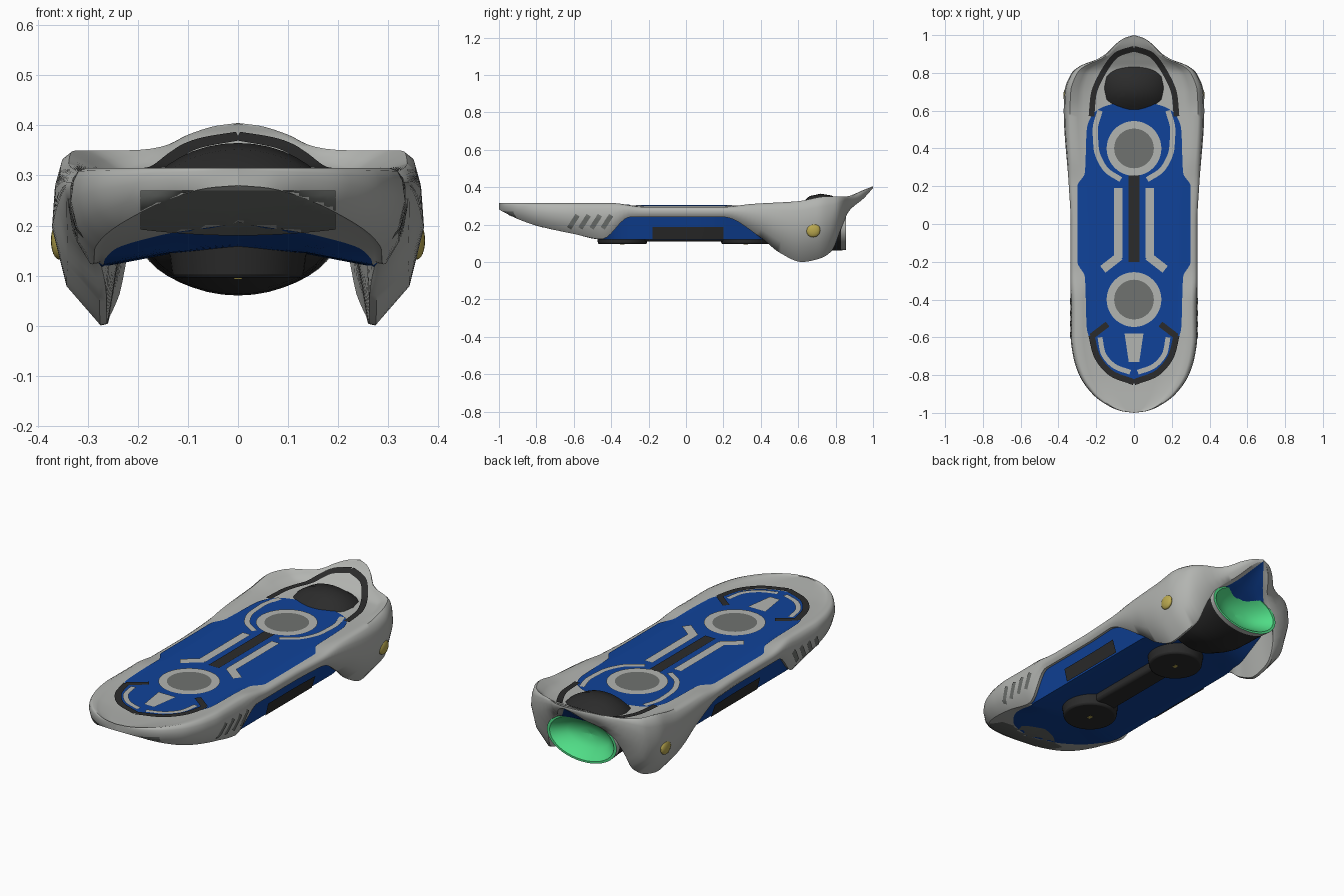
import bpy, bmesh, math
from mathutils import Vector
from mathutils.bvhtree import BVHTree

cube = bpy.data.objects.get("Cube")
if cube:
    bpy.data.objects.remove(cube, do_unlink=True)


def material(name, *rgb):
    m = bpy.data.materials.new(name)
    m.use_nodes = True
    m.diffuse_color = (*rgb, 1)
    m.node_tree.nodes["Principled BSDF"].inputs["Base Color"].default_value = (*rgb, 1)
    return m


grey = material("shell grey", .45, .46, .44)
blue = material("deep blue", .005, .055, .32)
black = material("soft black", .024, .024, .024)
dark = material("dark grey", .16, .17, .16)
gold = material("gold", .5, .4, .08)
green = material("glow green", .08, .72, .24)


def lerp(a, b, t):
    return a + (b - a) * t


def interp(keys, t):
    """Smooth curve through (t, value) keys without overshoot."""
    def slope(k):
        return (keys[k + 1][1] - keys[k][1]) / (keys[k + 1][0] - keys[k][0])

    def tangent(k):
        if k == 0:
            return slope(0)
        if k == len(keys) - 1:
            return slope(k - 1)
        a, b = slope(k - 1), slope(k)
        return 2 * a * b / (a + b) if a * b > 0 else 0
    t = min(max(t, keys[0][0]), keys[-1][0])
    i = max(k for k in range(len(keys) - 1) if keys[k][0] <= t)
    h = keys[i + 1][0] - keys[i][0]
    u = (t - keys[i][0]) / h
    base = lerp(keys[i][1], keys[i + 1][1], u * u * (3 - 2 * u))
    return base + h * u * (1 - u) * ((1 - u) * tangent(i) - u * tangent(i + 1))


def finish(name, bm, mats, angle=40):
    mesh = bpy.data.meshes.new(name)
    bm.to_mesh(mesh)
    bm.free()
    ob = bpy.data.objects.new(name, mesh)
    bpy.context.collection.objects.link(ob)
    for m in mats:
        mesh.materials.append(m)
    bpy.ops.object.select_all(action="DESELECT")
    ob.select_set(True)
    bpy.context.view_layer.objects.active = ob
    bpy.ops.object.shade_smooth_by_angle(angle=math.radians(angle))
    return ob


def loft(name, rings, mats, rule, angle=40):
    """Skin closed rings; rule(ring, column) picks the material."""
    bm = bmesh.new()
    rows = [[bm.verts.new(p) for p in r] for r in rings]
    n = len(rows[0])
    for i in range(len(rows) - 1):
        for j in range(n):
            k = (j + 1) % n
            f = bm.faces.new((rows[i][j], rows[i][k], rows[i + 1][k], rows[i + 1][j]))
            f.material_index = rule(i, j)
    bmesh.ops.remove_doubles(bm, verts=bm.verts, dist=.0004)
    bmesh.ops.recalc_face_normals(bm, faces=bm.faces)
    return finish(name, bm, mats, angle)


# Hull curves along the length
width = [(-1, 0), (-.99, .07), (-.96, .14), (-.9, .22), (-.8, .29), (-.7, .322), (-.6, .335), (0, .335),
         (.2, .345), (.6, .372), (.7, .368), (.8, .33), (.84, .28), (.87, .2), (.9, .15), (.95, .1), (.985, .05), (1, 0)]
rim = [(-1, .315), (-.4, .315), (-.22, .295), (.2, .295), (.35, .31), (.6, .325), (.75, .35), (.85, .35),
       (.95, .385), (1, .405)]
centre_top = [(-1, .31), (-.8, .302), (.55, .302), (.8, .31), (.88, .345), (.95, .385), (1, .403)]
centre_low = [(-1, .285), (-.9, .235), (-.8, .2), (-.6, .17), (-.4, .155), (.5, .155), (.7, .2), (.85, .28),
              (.9, .315), (1, .395)]
lip = [(-1, .28), (-.9, .23), (-.8, .195), (-.6, .15), (-.45, .122), (-.3, .24), (.2, .24), (.4, .13), (.5, .05),
       (.62, 0), (.72, .02), (.78, .06), (.83, .18), (.87, .27), (.95, .34), (1, .395)]
lip_share = [(-1, .85), (-.5, .86), (-.3, .96), (.2, .96), (.5, .75), (1, .72)]
belly = [(-1, .28), (-.8, .195), (-.6, .15), (-.45, .12), (.5, .12), (.75, .2), (.87, .28), (1, .395)]
belly_width = [(-.83, 0), (-.75, .15), (-.6, .25), (-.45, .275), (.4, .275), (.6, .24), (.8, .22), (.85, .13), (1, 0)]

count = 130
stations = [-math.cos(math.pi * i / count) for i in range(count + 1)]


def section(y):
    w, zr, zc = interp(width, y), interp(rim, y), interp(centre_top, y)
    zu, zs, zb = interp(centre_low, y), interp(lip, y), interp(belly, y)
    lx = w * interp(lip_share, y)
    ub = min(interp(belly_width, y), lx * .93)
    zm = lerp(zs, zr, .6)
    half = [(0, zu), (ub / 2, lerp(zu, zb, .3)), (ub, zb), (lx * .95, zs + .003), (lx, zs),
            (lerp(lx, w, .7), lerp(zs, zm, .4)), (w, zm), (w * .985, lerp(zm, zr, .6)),
            (w * .955, lerp(zm, zr, .9)), (w * .91, zr), (w * .8, lerp(zr, zc, .5)), (w * .72, zc), (w * .4, zc), (0, zc)]
    return [(x, y, z) for x, z in half + [(-x, z) for x, z in half[-2:0:-1]]]


def hull_colour(i, j):
    y, k = stations[i], min(j, 25 - j)
    return int((k < 2 and y > -.84) or (k == 2 and -.47 < y < .42))


hull = loft("hull", [section(y) for y in stations], [grey, blue], hull_colour, 50)
tree = BVHTree.FromPolygons([v.co for v in hull.data.vertices], [p.vertices[:] for p in hull.data.polygons])

# Thin painted plates are projected on the hull from one direction
VIEWS = {"top": lambda a, b: (Vector((a, b, 2)), Vector((0, 0, -1))),
         "left": lambda a, b: (Vector((2, a, b)), Vector((-1, 0, 0))),
         "right": lambda a, b: (Vector((-2, a, b)), Vector((1, 0, 0))),
         "front": lambda a, b: (Vector((a, -2, b)), Vector((0, 1, 0)))}


def plate(name, rows, mat, view="top", lift=.006):
    bm = bmesh.new()
    grid = []
    for row in rows:
        line = []
        for a, b in row:
            origin, d = VIEWS[view](a, b)
            hit = tree.ray_cast(origin, d)[0]
            line.append(bm.verts.new(hit - d * lift) if hit else None)
        grid.append(line)
    for r, s in zip(grid, grid[1:]):
        for j in range(len(r) - 1):
            quad = (r[j], r[j + 1], s[j + 1], s[j])
            if all(quad):
                f = bm.faces.new(quad)
                f.normal_update()
                if f.normal.dot(d) > 0:
                    f.normal_flip()
    return finish(name, bm, [mat])


def strip(name, path, wide, mat, view="top", steps=40, lift=.006):
    xs, ys = ([(i, p[k]) for i, p in enumerate(path)] for k in (0, 1))
    pts = [Vector((interp(xs, t), interp(ys, t))) for t in ((len(path) - 1) * i / steps for i in range(steps + 1))]
    rows = []
    for i, p in enumerate(pts):
        d = (pts[min(i + 1, steps)] - pts[max(i - 1, 0)]).normalized()
        side = Vector((-d.y, d.x)) * wide / 2
        rows.append([p + side * s for s in (-1, -.5, 0, .5, 1)])
    plate(name, rows, mat, view, lift)


def pair(name, path, wide, mat, lift=.006):
    for label, s in (("left", 1), ("right", -1)):
        strip(f"{label}_{name}", [(s * x, y) for x, y in path], wide, mat, lift=lift)


def disc(name, y, inner, outer, mat):
    rings = [lerp(inner, outer, i / 4) for i in range(5)]
    plate(name, [[(r * math.cos(a), y + r * math.sin(a)) for r in rings]
                 for a in (math.tau * i / 48 for i in range(49))], mat)


# Blue standing deck
deck = [(-.825, 0), (-.81, .06), (-.75, .15), (-.65, .215), (-.55, .25), (-.28, .26), (-.2, .3), (.2, .3), (.27, .26),
        (.5, .25), (.58, .22), (.63, .14), (.655, 0)]
plate("deck", [[(interp(deck, y) * j / 16, y) for j in range(-16, 17)]
               for y in (lerp(-.825, .655, i / 90) for i in range(91))], blue, lift=.003)

# Deck markings
strip("centre_bar", [(0, -.2), (0, .26)], .06, black)
pair("deck_stripe", [(.083, .19), (.083, -.18)], .045, grey)
pair("deck_stripe_foot", [(.075, -.17), (.165, -.24)], .045, grey)
for label, y in (("front", -.4), ("rear", .4)):
    disc(label + "_foot_ring", y, .105, .145, grey)
    disc(label + "_foot_pad", y, 0, .105, dark)
pair("rear_deck_arc", [(.07, .235), (.15, .29), (.2, .4), (.205, .5), (.18, .6)], .028, grey)
pair("nose_light_arc", [(.18, -.6), (.165, -.68), (.1, -.755), (.02, -.785)], .026, grey)
pair("nose_dark_hook", [(.14, -.53), (.225, -.595)], .032, black, .008)
pair("nose_dark_arc", [(.225, -.59), (.2, -.69), (.12, -.79), (0, -.838)], .032, black, .008)
plate("nose_wedge", [[(lerp(.028, .05, i / 4) * j / 2, lerp(-.73, -.58, i / 4)) for j in range(-2, 3)]
                     for i in range(5)], grey)
pair("tail_dark_arc", [(.225, .57), (.215, .68), (.165, .8), (.085, .9), (0, .928)], .03, black)

# Nose panel, side vents and side panels
plate("nose_panel", [[(.195 * i / 12, lerp(.18 + .012 * (i / 12) ** 2, .27, j / 8)) for j in range(9)]
                     for i in range(-12, 13)], dark, "front", .004)
for view in ("left", "right"):
    for i in range(4):
        y = -.625 + .06 * i
        strip(f"{view}_vent_{i + 1}", [(y, .18), (y + .045, .25)], .026, dark, view, 10, .004)
    strip(view + "_side_panel", [(-.18, .155), (.2, .155)], .066, black, view, 16, .008)

# Engine pod: elliptical rings (y, half width, low z, high z), then the glowing bowl
pod = [(.46, .02, .15, .17), (.47, .12, .12, .2), (.55, .17, .09, .27), (.62, .19, .07, .315), (.66, .195, .063, .352),
       (.72, .2, .06, .365), (.78, .2, .06, .355), (.83, .2, .062, .32), (.855, .2, .065, .3), (.855, .185, .075, .29),
       (.835, .165, .09, .275), (.8, .12, .12, .245), (.785, .06, .15, .21), (.78, .001, .18, .181)]
angles = [math.tau * i / 40 for i in range(40)]
loft("engine_pod", [[(w * math.cos(a), y, (lo + hi) / 2 + (hi - lo) / 2 * math.sin(a)) for a in angles]
                    for y, w, lo, hi in pod], [black, grey, green],
     lambda i, j: 0 if i < 7 else 1 if i == 7 else 2)


def solid(name, kind, loc, scale, mat, bevel=0):
    bm = bmesh.new()
    if kind == "disc":
        bmesh.ops.create_cone(bm, cap_ends=True, segments=40, radius1=.93, radius2=1, depth=2)
    elif kind == "ball":
        bmesh.ops.create_uvsphere(bm, u_segments=20, v_segments=12, radius=1)
    else:
        bmesh.ops.create_cube(bm, size=2)
    bmesh.ops.scale(bm, vec=scale, verts=bm.verts)
    bmesh.ops.translate(bm, vec=loc, verts=bm.verts)
    ob = finish(name, bm, [mat])
    if bevel:
        mod = ob.modifiers.new("soft edges", "BEVEL")
        mod.width, mod.segments = bevel, 2


# Hover discs with a spine between them, and bolts on the fins
for label, y in (("front", -.34), ("rear", .32)):
    solid(label + "_hover_disc", "disc", (0, y, .13), (.14, .14, .035), black, .008)
    solid(label + "_disc_mark", "box", (0, y, .095), (.008, .012, .002), gold)
solid("belly_spine", "box", (0, 0, .14), (.06, .25, .03), black, .015)
for label, s in (("left", 1), ("right", -1)):
    solid(label + "_fin_bolt", "ball", (s * .358, .68, .17), (.016, .038, .038), gold)
